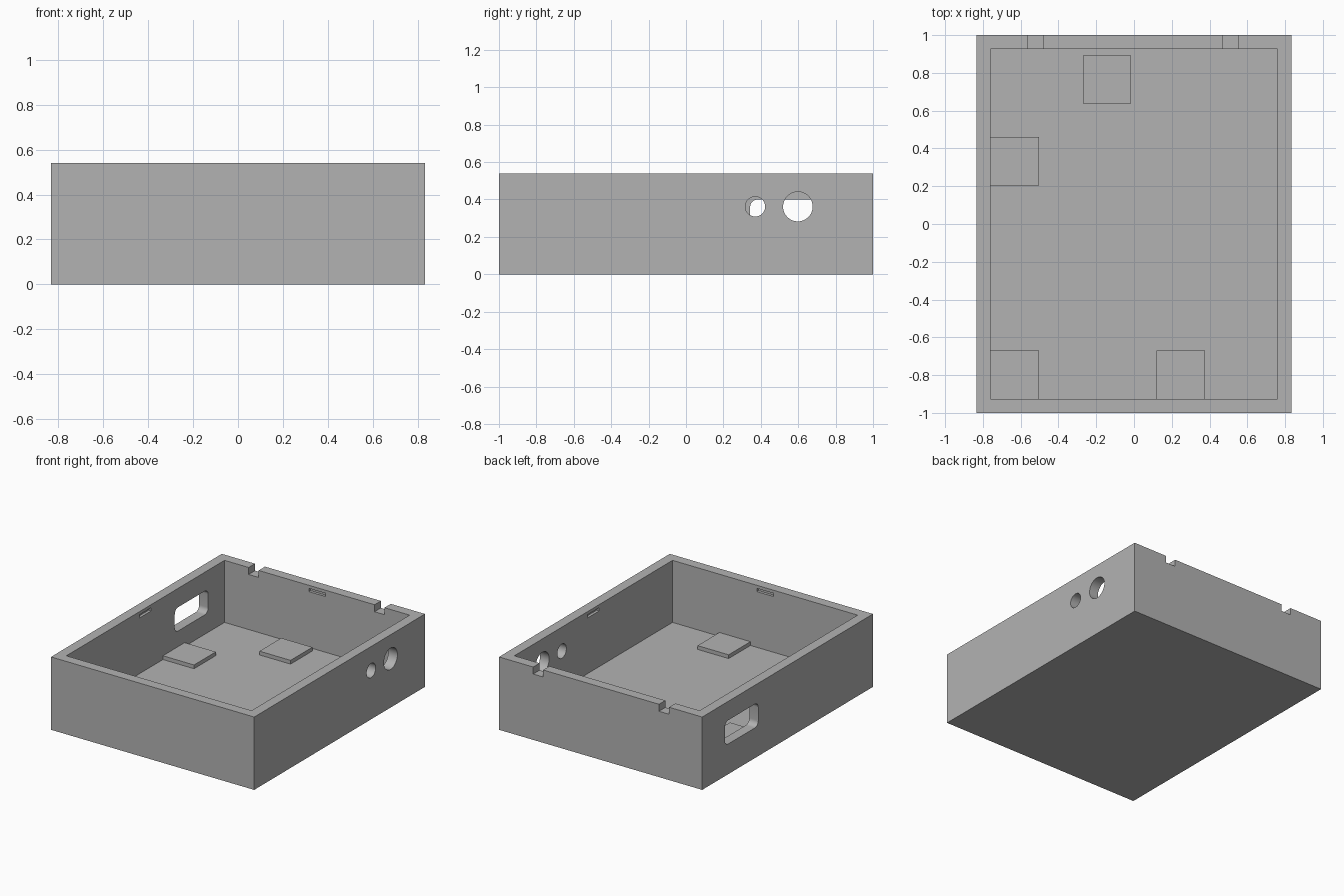
import bpy, bmesh, math
from mathutils import Matrix

cube = bpy.data.objects.get("Cube")
if cube:
    bpy.data.objects.remove(cube, do_unlink=True)

HX, HY, H = 0.833, 1.0, 0.54      # outer half sizes and height
WALL, FLOOR = 0.074, 0.08
IX, IY = HX - WALL, HY - WALL     # inner half sizes

grey = bpy.data.materials.new("plain grey")
grey.use_nodes = True
colour = (0.45, 0.45, 0.45, 1)
grey.diffuse_color = colour
grey.node_tree.nodes["Principled BSDF"].inputs["Base Color"].default_value = colour


def finish(name, bm):
    mesh = bpy.data.meshes.new(name)
    bm.to_mesh(mesh)
    bm.free()
    mesh.materials.append(grey)
    obj = bpy.data.objects.new(name, mesh)
    bpy.context.collection.objects.link(obj)
    return obj


def box(name, x, y, z, radius=0):
    """Box from (min, max) ranges; radius rounds the edges along x."""
    bm = bmesh.new()
    size = [r[1] - r[0] for r in (x, y, z)]
    mid = [sum(r) / 2 for r in (x, y, z)]
    bmesh.ops.create_cube(bm, size=1, matrix=Matrix.Translation(mid) @ Matrix.Diagonal((*size, 1)))
    if radius:
        edges = [e for e in bm.edges if abs(e.verts[0].co.x - e.verts[1].co.x) > 1e-4]
        bmesh.ops.bevel(bm, geom=edges, offset=radius, segments=8, profile=0.5, affect='EDGES')
    return finish(name, bm)


def round_hole(name, y, z, r):
    bm = bmesh.new()
    place = Matrix.Translation((HX - WALL / 2, y, z)) @ Matrix.Rotation(math.pi / 2, 4, 'Y')
    bmesh.ops.create_cone(bm, cap_ends=True, segments=48, radius1=r, radius2=r,
                          depth=WALL * 2, matrix=place)
    return finish(name, bm)


def cut(target, cutter):
    mod = target.modifiers.new("cut", 'BOOLEAN')
    mod.operation = 'DIFFERENCE'
    mod.solver = 'EXACT'
    mod.object = cutter
    cutter.hide_render = True
    bpy.context.view_layer.objects.active = target
    bpy.ops.object.modifier_apply(modifier=mod.name)
    bpy.data.objects.remove(cutter, do_unlink=True)


# Open tray
tray = box("tray", (-HX, HX), (-HY, HY), (0, H))
cut(tray, box("cavity", (-IX, IX), (-IY, IY), (FLOOR, H + 0.1)))

# Two round ports in one side wall, a rounded window in the other
cut(tray, round_hole("large_port", 0.598, 0.362, 0.079))
cut(tray, round_hole("small_port", 0.37, 0.362, 0.053))
cut(tray, box("window", (-HX - 0.05, -IX + 0.05), (0.343, 0.735), (0.224, 0.4), 0.04))

# Notches in the rim of the back wall
for x in (-0.52, 0.512):
    cut(tray, box("notch", (x - 0.041, x + 0.041), (IY - 0.05, HY + 0.05), (H - 0.052, H + 0.1)))

# Shallow latch slots in the middle of every inner wall
SLOT, DEEP, SZ = 0.068, 0.02, (0.493, 0.517)
for s in (-1, 1):
    reach = lambda inner: sorted((s * (inner - 0.02), s * (inner + DEEP)))
    cut(tray, box("slot", reach(IX), (-SLOT, SLOT), SZ))
    cut(tray, box("slot", (-SLOT, SLOT), reach(IY), SZ))

# Raised square pads on the floor
PAD = 0.255
pads = {"back_pad": (-0.27, 0.637), "side_pad": (-IX, 0.205),
        "corner_pad": (-IX, -IY), "front_pad": (0.12, -IY)}
for name, (x, y) in pads.items():
    box(name, (x, x + PAD), (y, y + PAD), (FLOOR - 0.02, FLOOR + 0.028))

# Smooth the round cuts, keep the corners crisp
bpy.ops.object.select_all(action='DESELECT')
tray.select_set(True)
bpy.context.view_layer.objects.active = tray
bpy.ops.object.shade_smooth_by_angle(angle=math.radians(30))
